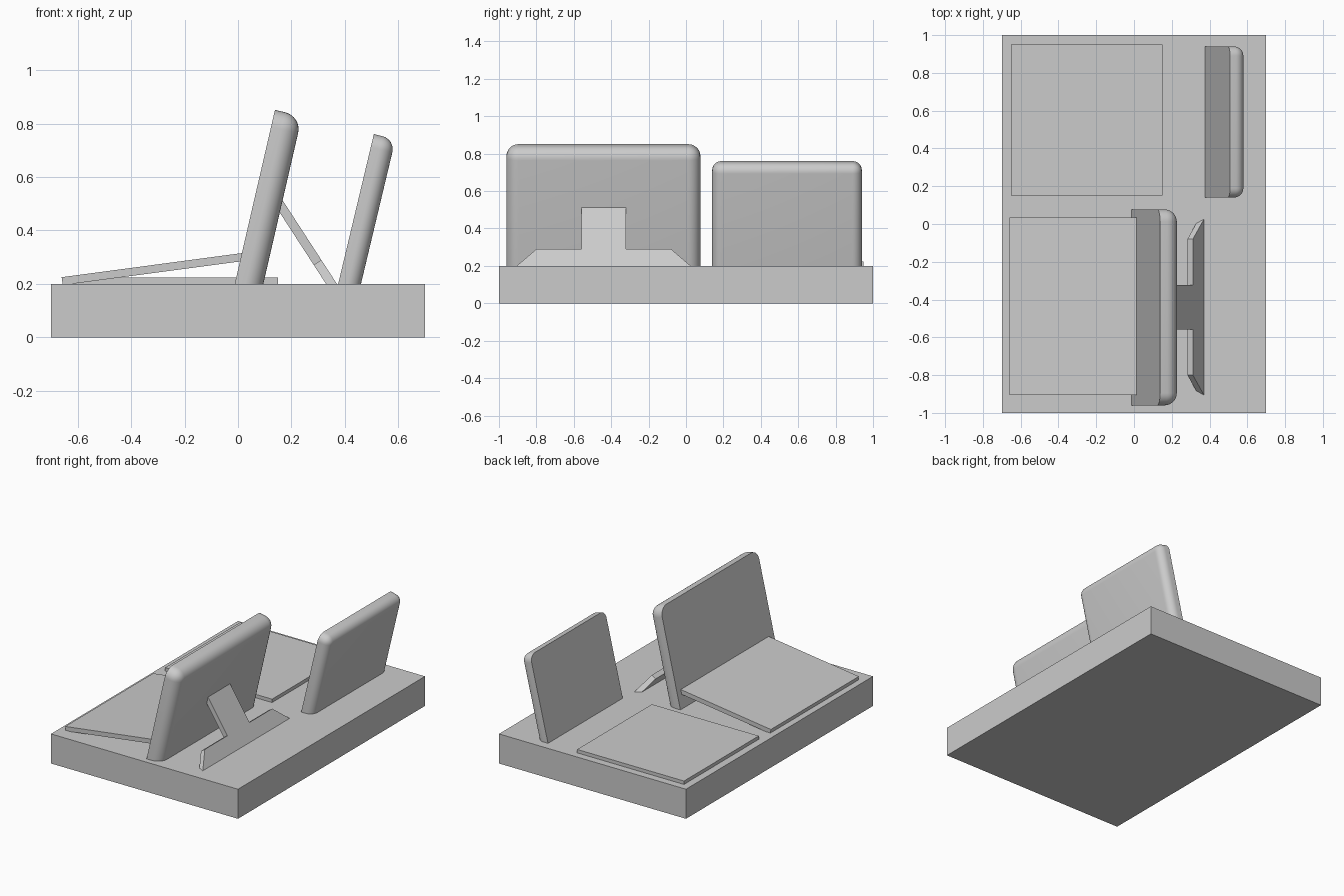
import bpy
import bmesh
from math import radians
from mathutils import Matrix, Vector

cube = bpy.data.objects.get("Cube")
if cube:
    bpy.data.objects.remove(cube, do_unlink=True)

BASE_TOP = 0.2


def finish(bm, name, matrix=None):
    """Turn a bmesh into a named object, optionally moved into place."""
    bm.transform(matrix or Matrix())
    bmesh.ops.recalc_face_normals(bm, faces=bm.faces)
    mesh = bpy.data.meshes.new(name)
    bm.to_mesh(mesh)
    bm.free()
    obj = bpy.data.objects.new(name, mesh)
    bpy.context.collection.objects.link(obj)
    return obj


def box(low, high):
    low, high = Vector(low), Vector(high)
    bm = bmesh.new()
    bmesh.ops.create_cube(bm, size=1)
    bm.transform(Matrix.Translation((low + high) / 2) @ Matrix.Diagonal((*(high - low), 1)))
    return bm


def tilt(x, z, degrees):
    return Matrix.Translation((x, 0, z)) @ Matrix.Rotation(radians(degrees), 4, 'Y')


def screen(name, x, y_min, y_max, thickness, length, radius, lean):
    """Leaning panel, rounded at its upper corners and around its back."""
    bm = box((0, y_min, -0.05), (thickness, y_max, length))

    def is_rounded(edge):
        mid = (edge.verts[0].co + edge.verts[1].co) / 2
        at_back = mid.x > thickness * 0.9
        at_side = min(abs(mid.y - y_min), abs(mid.y - y_max)) < 0.01
        at_top = mid.z > length * 0.9
        at_bottom = mid.z < 0
        return not at_bottom and at_back + at_side + at_top == 2

    bmesh.ops.bevel(bm, geom=[e for e in bm.edges if is_rounded(e)],
                    offset=radius, segments=8, profile=0.5, affect='EDGES')
    obj = finish(bm, name, tilt(x, BASE_TOP, lean))
    bpy.ops.object.select_all(action='DESELECT')
    obj.select_set(True)
    bpy.context.view_layer.objects.active = obj
    bpy.ops.object.shade_smooth_by_angle(angle=radians(30))


# Base slab
finish(box((-0.7, -1, 0), (0.7, 1, BASE_TOP)), "base")

# Flat pad lying on the base, and a pad propped against the large screen
finish(box((-0.65, 0.15, BASE_TOP - 0.01), (0.15, 0.95, 0.223)), "flat_pad")
finish(box((0, -0.905, -0.03), (0.7, 0.035, 0)), "tilted_pad", tilt(-0.66, 0.225, -7.6))

# Leaning screens
screen("large_screen", -0.012, -0.96, 0.077, 0.104, 0.668, 0.065, 13)
screen("small_screen", 0.375, 0.14, 0.94, 0.083, 0.576, 0.05, 13.4)

# T-shaped rear stand: half outline as (half width, distance up the slope)
half = [(0.49, -0.03), (0.465, 0), (0.36, 0.107), (0.118, 0.107), (0.118, 0.38)]
outline = half + [(-w, h) for w, h in reversed(half)]
bm = bmesh.new()
face = bm.faces.new([bm.verts.new((0, w - 0.44, h)) for w, h in outline])
extruded = bmesh.ops.extrude_face_region(bm, geom=[face])["geom"]
bmesh.ops.translate(bm, vec=(-0.034, 0, 0),
                    verts=[v for v in extruded if isinstance(v, bmesh.types.BMVert)])
finish(bm, "rear_stand", tilt(0.37, BASE_TOP, -33))
